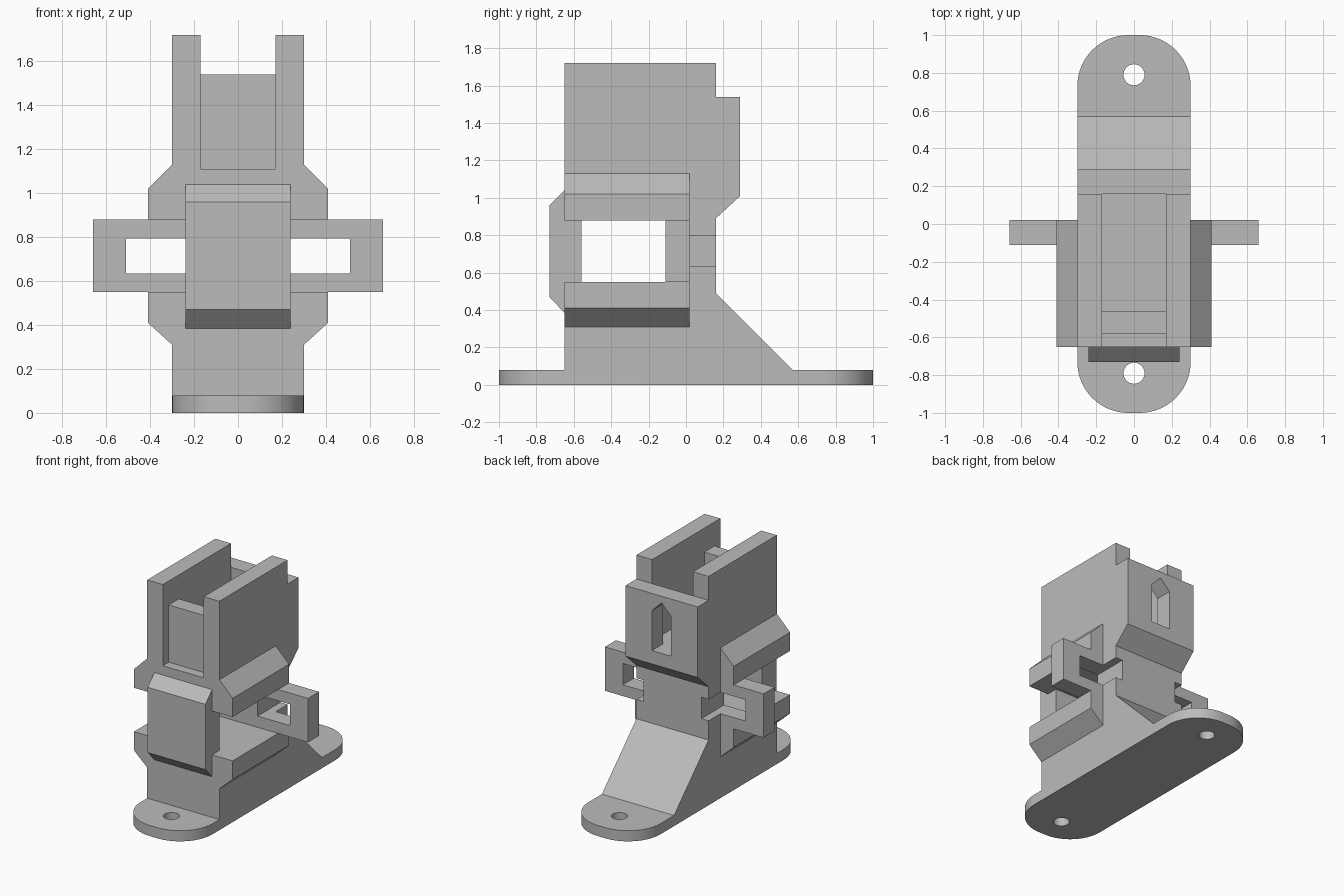
import bpy
import math

cube = bpy.data.objects.get("Cube")
if cube:
    bpy.data.objects.remove(cube, do_unlink=True)

grey = bpy.data.materials.new("plain grey")
grey.use_nodes = True
GREY = (0.5, 0.5, 0.5, 1)
grey.diffuse_color = GREY
grey.node_tree.nodes["Principled BSDF"].inputs["Base Color"].default_value = GREY


def prism(name, outline, axis, lo, hi):
    """Extrude a 2D outline along an axis; outline uses the other two axes in xyz order."""
    def place(p, d):
        v = list(p)
        v.insert("xyz".index(axis), d)
        return v
    n = len(outline)
    verts = [place(p, d) for d in (lo, hi) for p in outline]
    faces = [list(range(n))[::-1], list(range(n, 2 * n))]
    faces += [[i, (i + 1) % n, (i + 1) % n + n, i + n] for i in range(n)]
    mesh = bpy.data.meshes.new(name)
    mesh.from_pydata(verts, [], faces)
    mesh.materials.append(grey)
    obj = bpy.data.objects.new(name, mesh)
    bpy.context.collection.objects.link(obj)
    bpy.ops.object.select_all(action="DESELECT")
    bpy.context.view_layer.objects.active = obj
    obj.select_set(True)
    bpy.ops.object.mode_set(mode="EDIT")
    bpy.ops.mesh.select_all(action="SELECT")
    bpy.ops.mesh.normals_make_consistent(inside=False)
    bpy.ops.object.mode_set(mode="OBJECT")
    return obj


def box(name, x, y, z):
    return prism(name, [(x[0], y[0]), (x[1], y[0]), (x[1], y[1]), (x[0], y[1])], "z", *z)


def arc(cx, cy, r, start, end, steps):
    angles = [math.radians(start + (end - start) * i / steps) for i in range(steps + 1)]
    return [(cx + r * math.cos(a), cy + r * math.sin(a)) for a in angles]


def combine(tool, operation):
    """Fuse a part into the bracket, or cut it away."""
    mod = bracket.modifiers.new(tool.name, "BOOLEAN")
    mod.operation = operation
    mod.solver = "EXACT"
    mod.object = tool
    bpy.context.view_layer.objects.active = bracket
    bpy.ops.object.modifier_apply(modifier=mod.name)
    bpy.data.objects.remove(tool, do_unlink=True)


def add(tool):
    combine(tool, "UNION")


def cut(tool):
    combine(tool, "DIFFERENCE")


# Upright body with rear brace and overhanging rear block
bracket = prism("mounting_bracket", [
    (-0.65, 0.04), (0.61, 0.04), (0.16, 0.49), (0.16, 0.89), (0.29, 1.01),
    (0.29, 1.54), (0.16, 1.54), (0.16, 1.72), (-0.65, 1.72)], "x", -0.3, 0.3)

# Rounded base plate
R = 0.27
base = []
for i, (sx, sy) in enumerate([(1, 1), (-1, 1), (-1, -1), (1, -1)]):
    base += arc(sx * (0.3 - R), sy * (1 - R), R, 90 * i, 90 * i + 90, 16)
add(prism("base_plate", base, "z", 0, 0.08))

# Chamfered side cheeks
half = [(0.3, 0.31), (0.41, 0.41), (0.41, 1.02), (0.3, 1.13)]
add(prism("cheeks", half + [(-x, z) for x, z in reversed(half)], "y", -0.65, 0.02))

# Open side-to-side window, then strap wings behind it
cut(box("window", (-1, 1), (-1, -0.11), (0.55, 0.88)))
add(box("wings", (-0.66, 0.66), (-0.11, 0.02), (0.55, 0.88)))
for s in (-1, 1):
    cut(box("strap_slot", sorted((s * 0.24, s * 0.51)), (-1, 1), (0.635, 0.795)))

# Top channel with a stop block across it
cut(box("channel", (-0.17, 0.17), (-1, 0.16), (1.11, 2)))
add(box("stop_block", (-0.2, 0.2), (-0.58, -0.46), (1.05, 1.54)))

# Pointed opening through the rear block
cut(prism("rear_opening", [(-0.08, 1.11), (0.08, 1.11), (0.08, 1.41), (0, 1.49), (-0.08, 1.41)],
          "y", 0, 0.5))

# Screw holes in the base
for s in (-1, 1):
    cut(prism("screw_hole", arc(0, s * 0.79, 0.056, 0, 345, 23), "z", -0.1, 0.2))

# Front retaining plate with bevelled ends
add(prism("front_plate", [
    (-0.73, 0.47), (-0.73, 0.96), (-0.65, 1.04), (-0.56, 1.04), (-0.56, 0.385), (-0.65, 0.385)],
    "x", -0.24, 0.24))

bpy.ops.object.select_all(action="DESELECT")
bracket.select_set(True)
bpy.context.view_layer.objects.active = bracket
bpy.ops.object.shade_smooth_by_angle(angle=math.radians(30))
